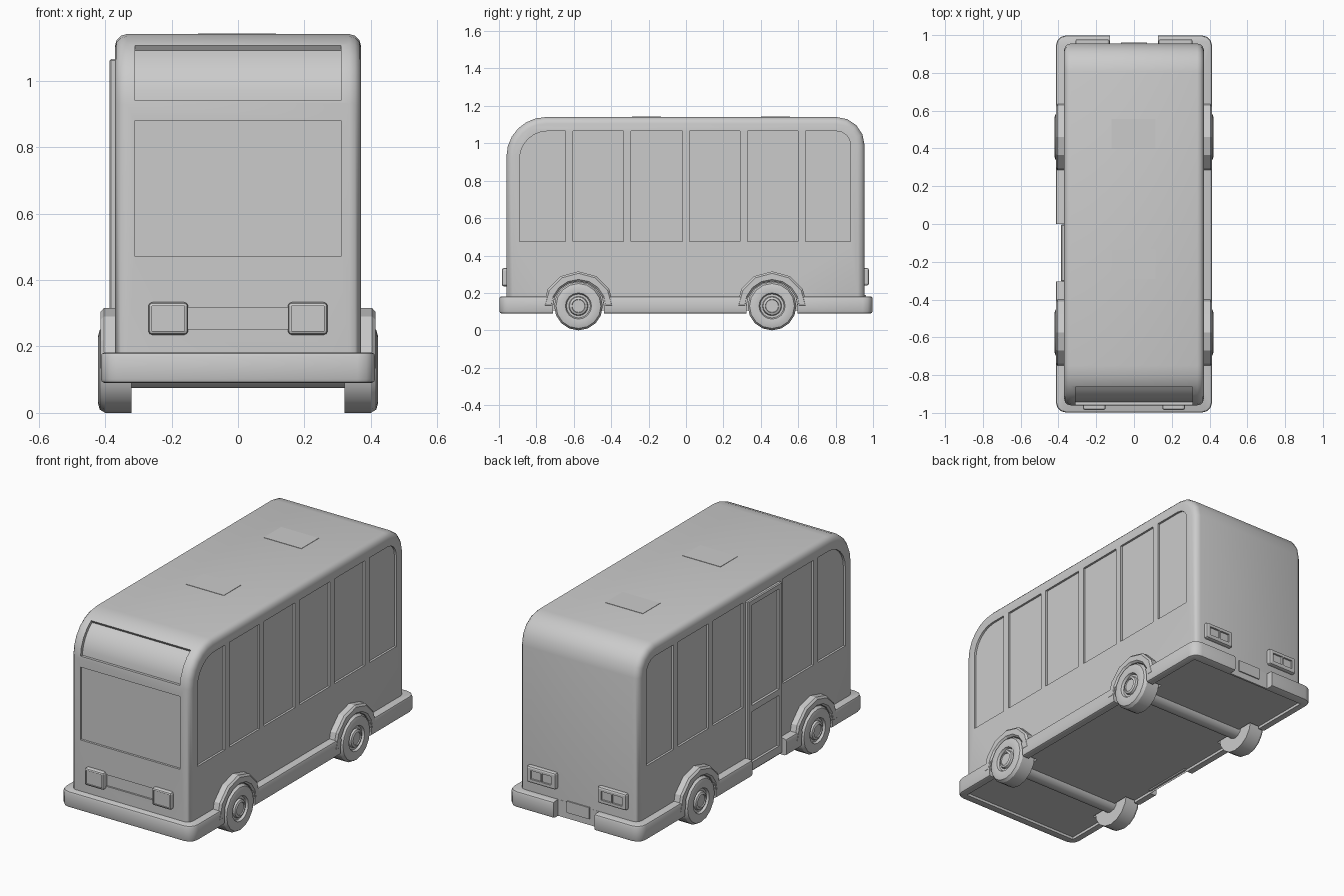
import bpy, bmesh
from math import sin, cos, pi, radians

if "Cube" in bpy.data.objects:
    bpy.data.objects.remove(bpy.data.objects["Cube"])

MAP = {'x': lambda a, b, c: (c, a, b), 'y': lambda a, b, c: (a, c, b), 'z': lambda a, b, c: (a, b, c)}


def finish(name, bm):
    bmesh.ops.recalc_face_normals(bm, faces=bm.faces)
    me = bpy.data.meshes.new(name)
    bm.to_mesh(me)
    bm.free()
    ob = bpy.data.objects.new(name, me)
    bpy.context.collection.objects.link(ob)
    return ob


def prism(name, pts, axis, lo, hi, bevel=0, segs=2, caps=True):
    """Extrude a 2D outline along an axis; bevel its cap edges or every edge."""
    bm = bmesh.new()
    rings = [[bm.verts.new(MAP[axis](a, b, c)) for a, b in pts] for c in (lo, hi)]
    n = len(pts)
    cap_faces = [bm.faces.new(r) for r in rings]
    for i in range(n):
        j = (i + 1) % n
        bm.faces.new((rings[0][i], rings[0][j], rings[1][j], rings[1][i]))
    bmesh.ops.recalc_face_normals(bm, faces=bm.faces)
    if bevel:
        edges = [e for f in cap_faces for e in f.edges] if caps else list(bm.edges)
        bmesh.ops.bevel(bm, geom=edges, offset=bevel, segments=segs, profile=0.5, affect='EDGES')
    return finish(name, bm)


def box(name, x, y, z, bevel=0, segs=2):
    pts = [(x[0], y[0]), (x[1], y[0]), (x[1], y[1]), (x[0], y[1])]
    return prism(name, pts, 'z', z[0], z[1], bevel, segs, False)


def arc(cy, cz, r, a0, a1, n):
    return [(cy + r * cos(radians(a0 + (a1 - a0) * i / n)),
             cz + r * sin(radians(a0 + (a1 - a0) * i / n))) for i in range(n + 1)]


def lathe(name, prof, n, cy, cz):
    """Spin a (radius, x) profile about an axle parallel to x."""
    bm = bmesh.new()
    rings = [[bm.verts.new((x, cy + r * sin(2 * pi * i / n), cz + r * cos(2 * pi * i / n)))
              for i in range(n)] for r, x in prof]
    for a, b in zip(rings, rings[1:]):
        for i in range(n):
            bm.faces.new((a[i], a[(i + 1) % n], b[(i + 1) % n], b[i]))
    bm.faces.new(rings[0])
    bm.faces.new(rings[-1])
    return finish(name, bm)


def cut(ob, cutters):
    bpy.context.view_layer.objects.active = ob
    for c in cutters:
        m = ob.modifiers.new('cut', 'BOOLEAN')
        m.operation, m.solver, m.object = 'DIFFERENCE', 'EXACT', c
        bpy.ops.object.modifier_apply(modifier=m.name)
        bpy.data.objects.remove(c)


def mirror(ob):
    ob.modifiers.new('mirror', 'MIRROR')


def smooth(ob, angle=32):
    bpy.ops.object.select_all(action='DESELECT')
    ob.select_set(True)
    bpy.context.view_layer.objects.active = ob
    bpy.ops.object.shade_smooth_by_angle(angle=radians(angle))


AXLES = (-0.575, 0.46)
WZ = 0.13


def wells():
    out = []
    for y in AXLES:
        pts = [(y + 0.137, -0.1)] + arc(y, WZ, 0.137, 0, 180, 8) + [(y - 0.137, -0.1)]
        out += [prism('well_cutter', pts, 'x', s * 0.31, s * 0.6) for s in (1, -1)]
    return out


# body shell
profile = ([(-0.96, 0.12), (0.955, 0.12)] + arc(0.805, 0.99, 0.15, 0, 90, 4)
           + arc(-0.75, 0.93, 0.21, 90, 180, 6))
body = prism('body', profile, 'x', -0.37, 0.37, 0.035, 3)

# side windows, the door replaces one of them on the left
spans = [(-0.89, -0.645), (-0.605, -0.335), (-0.295, -0.02), (0.02, 0.29), (0.33, 0.6), (0.64, 0.88)]
B, T = 0.475, 1.065
cutters = wells()
for s in (1, -1):
    for i, (a, b) in enumerate(spans):
        if s < 0 and i == 2:
            continue
        right = arc(0.805, 0.99, 0.075, 0, 90, 4) if i == 5 else [(b, T)]
        left = arc(-0.74, 0.915, 0.15, 90, 180, 6) if i == 0 else [(a, T)]
        cutters.append(prism('window_cutter', [(a, B), (b, B)] + right + left, 'x', s * 0.358, s * 0.5))

# windscreen, destination panel and grille recesses
cutters.append(box('screen_cutter', (-0.31, 0.31), (-1.1, -0.948), (0.47, 0.88)))
cutters.append(prism('panel_cutter', arc(-0.75, 0.93, 0.192, 177, 123, 6)
                     + arc(-0.75, 0.93, 0.3, 123, 177, 6), 'x', -0.31, 0.31))
cutters.append(box('grille_cutter', (-0.2, 0.2), (-1.1, -0.95), (0.252, 0.317)))
cut(body, cutters)
smooth(body)

# skirt and bumpers
outline = []
for cx, cy, a in ((0.36, 0.945, 0), (-0.36, 0.945, 90), (-0.36, -0.945, 180), (0.36, -0.945, 270)):
    outline += arc(cx, cy, 0.053, a, a + 90, 3)
skirt = prism('bumper_skirt', outline, 'z', 0.09, 0.182, 0.012, 2)
cut(skirt, wells() + [
    box('rear_gap_cutter', (-0.128, 0.128), (0.956, 1.2), (0, 0.3)),
    box('door_gap_cutter', (-0.6, -0.371), (-0.305, 0.0), (0, 0.3)),
    box('floor_cutter', (-0.37, 0.37), (-0.95, 0.945), (0, 0.105))])
smooth(skirt)

# door with two recessed panels
door = box('door', (-0.387, -0.355), (-0.305, -0.003), (0.1, 1.065), 0.005, 1)
cut(door, [box('door_cutter', (-0.5, -0.373), (-0.275, -0.033), z) for z in ((0.47, 1.035), (0.15, 0.435))])

# wheels, arches and axles
tyre = [(0.095, 0.32), (0.13, 0.32), (0.13, 0.4), (0.12, 0.416), (0.1, 0.422), (0.07, 0.418),
        (0.064, 0.405), (0.052, 0.405), (0.048, 0.416), (0.036, 0.421), (0.034, 0.415)]
for label, y in zip(('front', 'rear'), AXLES):
    wheel = lathe(label + '_wheels', tyre, 16, y, WZ)
    smooth(wheel, 25)
    mirror(wheel)
    arch = prism(label + '_wheel_arches', arc(y, 0.125, 0.19, 0, 180, 6)
                 + arc(y, 0.125, 0.137, 180, 0, 8), 'x', 0.355, 0.414, 0.01, 1)
    mirror(arch)
    axle = lathe(label + '_axle', [(0.05, -0.325), (0.05, 0.325)], 12, y, 0.125)
    smooth(axle)

# headlights
head = box('headlights', (0.15, 0.27), (-0.985, -0.94), (0.235, 0.333), 0.012, 2)
cut(head, [box('lamp_cutter', (0.161, 0.259), (-1.1, -0.979), (0.246, 0.322))])
mirror(head)

# tail lights with split lenses
tail = box('tail_lights', (0.13, 0.31), (0.94, 0.978), (0.24, 0.333), 0.01, 2)
cut(tail, [box('lens_cutter', x, (0.968, 1.1), (0.262, 0.311)) for x in ((0.155, 0.217), (0.223, 0.285))])
mirror(tail)

# rear plate and roof hatches
box('rear_plate', (-0.07, 0.07), (0.94, 0.962), (0.125, 0.19))
for label, y in (('front', -0.29), ('rear', 0.4)):
    box(label + '_roof_hatch', (-0.12, 0.115), (y, y + 0.155), (1.13, 1.142))
